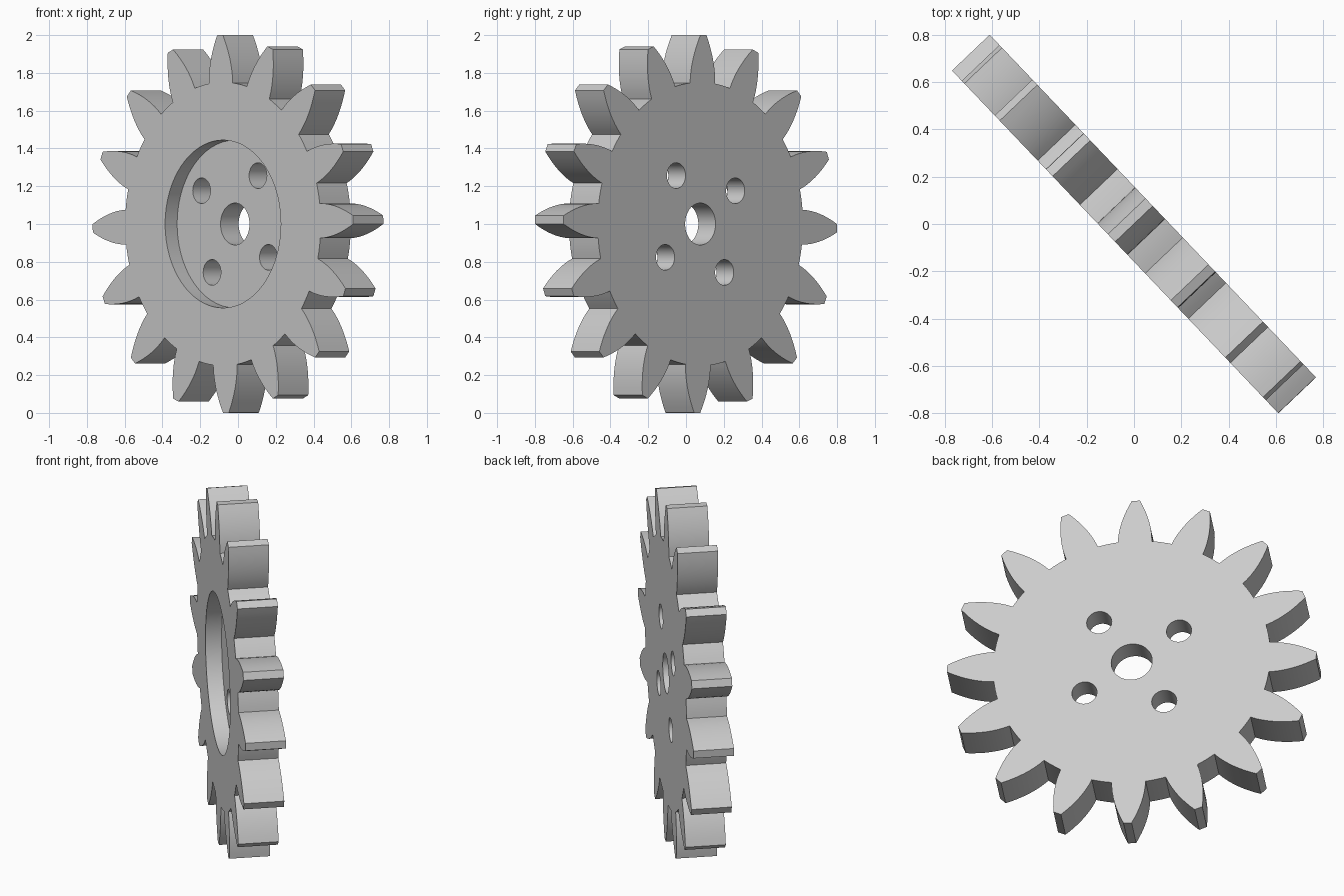
import bpy, bmesh, math
from mathutils import Matrix, Vector

if "Cube" in bpy.data.objects:
    bpy.data.objects.remove(bpy.data.objects["Cube"])

TEETH = 16
THICK = 0.22
ROOT = 0.745
TURN = math.radians(1.3)      # small turn of the teeth about the axle

# Single grey material
grey = bpy.data.materials.new("plain grey")
grey.use_nodes = True
grey.diffuse_color = (0.6, 0.6, 0.6, 1)
grey.node_tree.nodes["Principled BSDF"].inputs["Base Color"].default_value = (0.6, 0.6, 0.6, 1)


def tooth_half_width(t):
    """Leaf-shaped tooth: half width from root (t=0) to tip (t=1)."""
    return 0.022 + 0.07 * (1 - t ** 1.9)


def gear_outline():
    """One tooth and one root arc, repeated around the axle."""
    steps = 8
    flank = [(ROOT + (1 - ROOT) * i / steps, tooth_half_width(i / steps)) for i in range(steps + 1)]
    tooth = [Vector((r, -h)) for r, h in flank] + [Vector((r, h)) for r, h in reversed(flank)]
    pitch = math.tau / TEETH
    base = math.atan2(flank[0][1], ROOT)
    r = math.hypot(*flank[0])
    for k in (1, 2, 3):
        a = base + (pitch - 2 * base) * k / 4
        tooth.append(Vector((r * math.cos(a), r * math.sin(a))))
    return [Matrix.Rotation(TURN + n * pitch, 2) @ p for n in range(TEETH) for p in tooth]


def new_object(name, bm):
    bmesh.ops.recalc_face_normals(bm, faces=bm.faces)
    mesh = bpy.data.meshes.new(name)
    bm.to_mesh(mesh)
    bm.free()
    obj = bpy.data.objects.new(name, mesh)
    bpy.context.collection.objects.link(obj)
    return obj


def cut_round(target, name, radius, depth, x=0, y=0, z=0, sides=64):
    """Bore a round hole through the target."""
    bm = bmesh.new()
    bmesh.ops.create_cone(bm, cap_ends=True, segments=sides, radius1=radius, radius2=radius,
                          depth=depth, matrix=Matrix.Translation((x, y, z)))
    cutter = new_object(name, bm)
    cutter.hide_render = True
    mod = target.modifiers.new(name, 'BOOLEAN')
    mod.operation = 'DIFFERENCE'
    mod.solver = 'EXACT'
    mod.object = cutter
    bpy.context.view_layer.objects.active = target
    bpy.ops.object.modifier_apply(modifier=name)
    bpy.data.objects.remove(cutter)


# Toothed disc, local z pointing out of the recessed face
bm = bmesh.new()
face = bm.faces.new([bm.verts.new((p.x, p.y, -THICK / 2)) for p in gear_outline()])
ext = bmesh.ops.extrude_face_region(bm, geom=[face])
bmesh.ops.translate(bm, vec=(0, 0, THICK),
                    verts=[v for v in ext["geom"] if isinstance(v, bmesh.types.BMVert)])
gear = new_object("gear_wheel", bm)
gear.data.materials.append(grey)

# Shallow round recess, axle hole and four bolt holes
cut_round(gear, "recess", 0.444, 0.2, z=THICK / 2 - 0.088 + 0.1, sides=96)
cut_round(gear, "axle_hole", 0.111, 1)
for k in range(4):
    a = math.radians(55.5 + 90 * k)
    cut_round(gear, "bolt_hole", 0.068, 1, 0.311 * math.cos(a), 0.311 * math.sin(a), sides=40)

# Stand the wheel upright, turned about the vertical
gear.rotation_euler = (math.pi / 2, 0, math.radians(-46.4))
gear.location = (0, 0, 1)

bpy.ops.object.select_all(action='DESELECT')
gear.select_set(True)
bpy.context.view_layer.objects.active = gear
bpy.ops.object.shade_smooth_by_angle(angle=math.radians(30))
